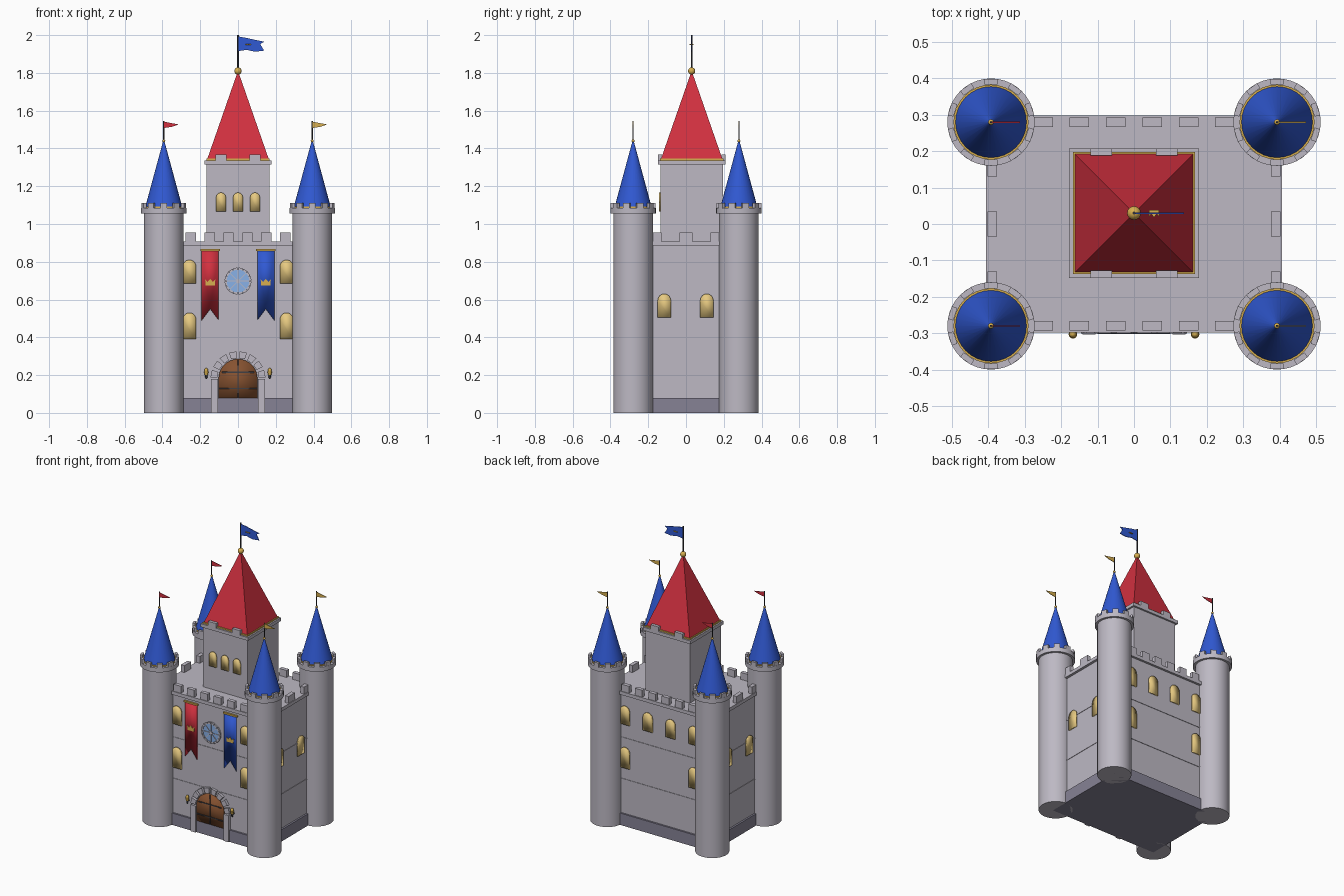
import bpy, bmesh
from math import pi, sin, cos
from mathutils import Matrix, Vector

if "Cube" in bpy.data.objects:
    bpy.data.objects.remove(bpy.data.objects["Cube"])


def material(name, *rgb):
    m = bpy.data.materials.new(name)
    m.use_nodes = True
    m.diffuse_color = (*rgb, 1)
    m.node_tree.nodes["Principled BSDF"].inputs["Base Color"].default_value = (*rgb, 1)
    return m


STONE = material("pale stone", .51, .485, .55)
DARK = material("dark stone", .24, .225, .30)
RED = material("red", .64, .03, .05)
BLUE = material("blue", .03, .10, .65)
GOLD = material("gold", .68, .43, .08)
LIT = material("lit window", .80, .59, .22)
WOOD = material("brown wood", .24, .085, .03)
GLASS = material("blue glass", .25, .44, .80)
IRON = material("dark iron", .05, .05, .06)


def finish(bm, name, mat, smooth=False):
    bmesh.ops.recalc_face_normals(bm, faces=bm.faces)
    mesh = bpy.data.meshes.new(name)
    bm.to_mesh(mesh)
    bm.free()
    mesh.materials.append(mat)
    ob = bpy.data.objects.new(name, mesh)
    bpy.context.collection.objects.link(ob)
    if smooth:
        bpy.ops.object.select_all(action='DESELECT')
        ob.select_set(True)
        bpy.context.view_layer.objects.active = ob
        bpy.ops.object.shade_smooth_by_angle(angle=.7)
    return ob


def boxes(name, mat, items):
    """Several boxes in one object: (centre, size, spin about z)."""
    bm = bmesh.new()
    for c, s, a in items:
        m = Matrix.Translation(c) @ Matrix.Rotation(a, 4, 'Z') @ Matrix.Diagonal((*s, 1))
        bmesh.ops.create_cube(bm, size=1, matrix=m)
    return finish(bm, name, mat)


def box(name, mat, x, y, z0, z1, hx, hy):
    return boxes(name, mat, [((x, y, (z0 + z1) / 2), (2 * hx, 2 * hy, z1 - z0), 0)])


def cone(name, mat, x, y, z0, z1, r0, r1, seg=32, spin=0, smooth=True):
    bm = bmesh.new()
    m = Matrix.Translation((x, y, (z0 + z1) / 2)) @ Matrix.Rotation(spin, 4, 'Z')
    bmesh.ops.create_cone(bm, cap_ends=True, segments=seg, radius1=r0, radius2=r1,
                          depth=z1 - z0, matrix=m)
    return finish(bm, name, mat, smooth)


def ball(name, mat, loc, r, stretch=1):
    bm = bmesh.new()
    m = Matrix.Translation(loc) @ Matrix.Diagonal((1, 1, stretch, 1))
    bmesh.ops.create_uvsphere(bm, u_segments=16, v_segments=10, radius=r, matrix=m)
    return finish(bm, name, mat, True)


def plate(name, mat, outline, loc, depth=.008, spin=0, soft=False):
    """Flat outline in x and z, thickened towards its front, turned about z."""
    bm = bmesh.new()
    face = bm.faces.new([bm.verts.new((u, 0, v)) for u, v in outline])
    new = bmesh.ops.extrude_face_region(bm, geom=[face])
    verts = [g for g in new["geom"] if isinstance(g, bmesh.types.BMVert)]
    bmesh.ops.translate(bm, verts=verts, vec=(0, -depth, 0))
    bm.transform(Matrix.Translation(loc) @ Matrix.Rotation(spin, 4, 'Z'))
    for f in bm.faces:
        f.smooth = soft
    return finish(bm, name, mat)


def window(name, w, h, loc, spin=0):
    return plate(name, LIT, arch(w, h), loc, .008, spin, True)


def arch(w, h, n=12):
    r = w / 2
    curve = [(r * cos(pi * i / n), h - r + r * sin(pi * i / n)) for i in range(n + 1)]
    return [(-r, 0), (r, 0)] + curve


def disc(r, n=32):
    return [(r * cos(2 * pi * i / n), r * sin(2 * pi * i / n)) for i in range(n)]


def arc_blocks(name, centre, r0, r1, count, span, gap, depth):
    """Wedge stones set around an arc."""
    for i in range(count):
        a0, a1 = span * (i + gap) / count, span * (i + 1 - gap) / count
        block = [(r * cos(a), r * sin(a)) for r, a in
                 ((r0, a0), (r1, a0), (r1, a1), (r0, a1))]
        plate(name, STONE, block, centre, depth)


CROWN = [(-.024, -.015), (.024, -.015), (.027, .016), (.013, .004), (0, .02),
         (-.013, .004), (-.027, .016)]
WX, WY = .39, .283  # half size of the hall

# Main hall with plinth, string courses and cornice
box("hall_walls", STONE, 0, 0, .01, .89, WX, WY)
box("hall_plinth", DARK, 0, 0, 0, .08, WX + .012, WY + .012)
for z in (.31, .59):
    box("string_course", STONE, 0, 0, z - .004, z + .004, WX + .003, WY + .003)
box("hall_cornice", STONE, 0, 0, .885, .908, .407, .298)

# Wall battlements
merlons = [((-.25 + .1 * i, s * .28, .931), (.054, .026, .048), 0)
           for i in range(6) for s in (-1, 1)]
merlons += [((s * .39, .165 * j, .931), (.026, .07, .048), 0)
            for j in (-1, 0, 1) for s in (-1, 1)]
boxes("hall_battlements", STONE, merlons)

# Corner towers
for sx in (-1, 1):
    for sy in (-1, 1):
        x, y = sx * .393, sy * .28
        cone("tower_shaft", STONE, x, y, 0, 1.06, .105, .105, 40)
        cone("tower_crown", STONE, x, y, 1.055, 1.085, .12, .12, 40)
        ring = []
        for i in range(10):
            a = 2 * pi * (i + .5) / 10
            ring.append(((x + .111 * cos(a), y + .111 * sin(a), 1.096), (.016, .036, .03), a))
        boxes("tower_battlements", STONE, ring)
        cone("tower_roof_trim", GOLD, x, y, 1.08, 1.092, .103, .103)
        cone("tower_roof", BLUE, x, y, 1.09, 1.44, .098, .003)
        ball("tower_finial", GOLD, (x, y, 1.44), .008)
        cone("tower_flagpole", IRON, x, y, 1.44, 1.545, .003, .003, 8)
        plate("tower_pennant", RED if sx < 0 else GOLD,
              [(0, 1.508), (.04, 1.514), (.08, 1.527), (.04, 1.534), (0, 1.542)],
              (x, y + .001, 0), .003)

# Keep
KY = .03
box("keep_walls", STONE, 0, KY, .9, 1.33, .166, .166)
box("keep_cornice", STONE, 0, KY, 1.315, 1.337, .178, .178)
boxes("keep_battlements", STONE, [((sx * .09, KY + sy * .168, 1.348), (.06, .02, .04), 0)
                                  for sx in (-1, 1) for sy in (-1, 1)])
box("keep_roof_trim", GOLD, 0, KY, 1.335, 1.346, .168, .168)
cone("keep_roof", RED, 0, KY, 1.343, 1.805, .163 * 2 ** .5, .003, 4, pi / 4, False)
ball("keep_finial", GOLD, (0, KY, 1.81), .019)
cone("keep_flagpole", IRON, 0, KY, 1.81, 2, .004, .004, 8)
plate("keep_flag", BLUE, [(0, 1.915), (.045, 1.922), (.09, 1.912), (.138, 1.918),
                          (.118, 1.952), (.138, 1.965), (.09, 1.975), (.045, 1.985),
                          (0, 1.993)], (0, KY + .002, 0), .004)
emblem = plate("flag_emblem", GOLD, [(u * .55, v * .6) for u, v in CROWN], (0, 0, 0), .004)
emblem.rotation_euler.x = pi / 2
emblem.location = (.055, KY, 1.952)

# Arched windows
for x in (-.09, 0, .09):
    window("keep_window", .052, .10, (x, KY - .166, 1.066))
for x in (-.257, .257):
    for spin, y in ((0, -WY), (pi, WY)):
        window("upper_window", .07, .125, (x, y, .685), spin)
        window("lower_window", .07, .14, (x, y, .39), spin)
    window("back_window", .07, .125, (x / 3, WY, .685), pi)
for s in (-1, 1):
    for y in (-.115, .11):
        window("side_window", .07, .125, (s * WX, y, .505), s * pi / 2)

# Round window with stone ring and tracery
ROSE = Vector((0, -WY, .698))
plate("round_window_glass", GLASS, disc(.062), ROSE, .006)
arc_blocks("round_window_stone", ROSE, .06, .072, 16, 2 * pi, .06, .01)
for i in range(4):
    a = pi * i / 4
    c, s = cos(a), sin(a)
    bar = [(c * u - s * v, s * u + c * v)
           for u, v in ((-.06, -.002), (.06, -.002), (.06, .002), (-.06, .002))]
    plate("round_window_bar", STONE, bar, ROSE, .009)
plate("round_window_hub", STONE, disc(.01, 16), ROSE, .0095)

# Hanging banners
for x, mat in ((-.147, RED), (.147, BLUE)):
    plate("banner", mat, [(-.045, .49), (0, .55), (.045, .49), (.045, .86), (-.045, .86)],
          (x, -WY - .005, 0), .005, soft=True)
    plate("banner_crown", GOLD, CROWN, (x, -WY - .01, .69), .003)
    box("banner_rod", GOLD, x, -WY - .008, .857, .867, .052, .006)

# Door with centre gap, straps and stone surround
plate("door", WOOD, arch(.205, .205, 20), (0, -WY - .006, .08), .009, soft=True)
DY = -WY - .016
box("door_gap", IRON, 0, DY, .08, .28, .0015, .002)
for z, w in ((.13, .1), (.215, .085)):
    box("door_strap", IRON, 0, DY, z - .003, z + .003, w, .003)
arc_blocks("door_arch_stone", (0, -WY, .18), .11, .146, 8, pi, .15, .018)

# Door posts and wall torches
for s in (-1, 1):
    box("door_jamb", STONE, s * .124, -WY - .009, 0, .18, .018, .012)
    x, y = s * .168, -WY - .02
    cone("torch_handle", IRON, x, y, .18, .205, .005, .007, 10)
    cone("torch_cup", GOLD, x, y, .2, .218, .008, .012, 12)
    ball("torch_flame", GOLD, (x, y, .224), .010, 1.4)
    box("torch_bracket", IRON, x, -WY - .01, .193, .2, .004, .012)
